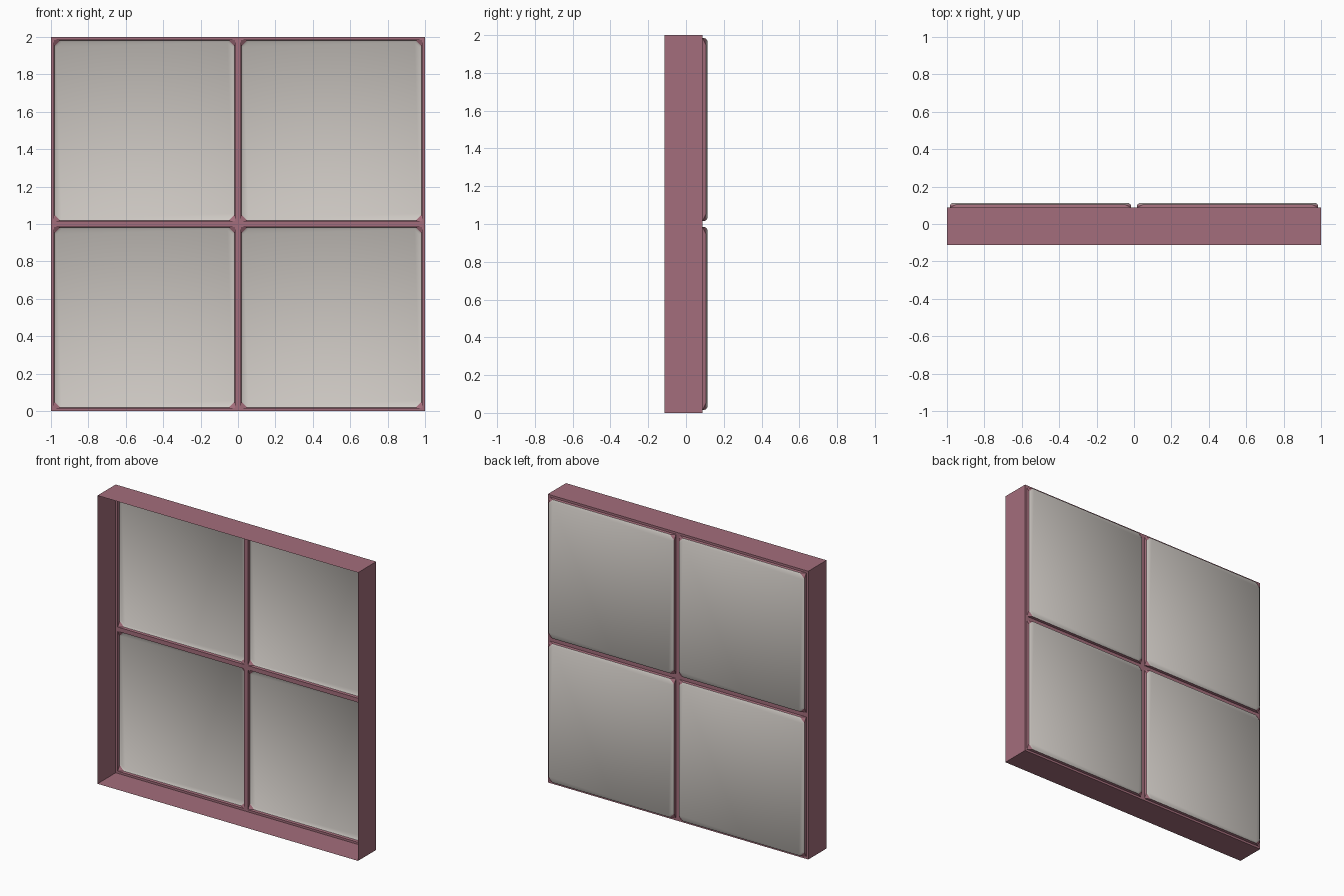
import bpy, bmesh

if "Cube" in bpy.data.objects:
    bpy.data.objects.remove(bpy.data.objects["Cube"])

Y_FRONT, Y_BACK, Y_TOP = -0.1125, 0.0875, 0.1125


def material(name, rgb):
    m = bpy.data.materials.new(name)
    m.diffuse_color = (*rgb, 1)
    m.use_nodes = True
    m.node_tree.nodes["Principled BSDF"].inputs["Base Color"].default_value = m.diffuse_color
    return m


ROSE = material("dusty rose frame", (0.37, 0.155, 0.20))
GREY = material("warm grey panel", (0.62, 0.585, 0.55))


def finish(bm, name, mats):
    bmesh.ops.remove_doubles(bm, verts=bm.verts, dist=1e-5)
    bm.normal_update()
    mesh = bpy.data.meshes.new(name)
    bm.to_mesh(mesh)
    bm.free()
    for m in mats:
        mesh.materials.append(m)
    ob = bpy.data.objects.new(name, mesh)
    bpy.context.collection.objects.link(ob)
    return ob


def quad(bm, pts):
    bm.faces.new([bm.verts.new(p) for p in pts])


# Frame: thin shell open at the front, with a cross lattice on the back
bm = bmesh.new()
lines = [-1, -0.985, -0.015, 0.015, 0.985, 1]
for i in range(5):
    for j in range(5):
        if i % 2 and j % 2:
            continue  # opening for a panel
        x0, x1 = lines[i:i + 2]
        z0, z1 = [v + 1 for v in lines[j:j + 2]]
        quad(bm, [(x0, Y_BACK, z0), (x0, Y_BACK, z1), (x1, Y_BACK, z1), (x1, Y_BACK, z0)])
corners = [(-1, 0), (1, 0), (1, 2), (-1, 2)]
for k in range(4):
    (xa, za), (xb, zb) = corners[k], corners[(k + 1) % 4]
    quad(bm, [(xa, Y_FRONT, za), (xa, Y_BACK, za), (xb, Y_BACK, zb), (xb, Y_FRONT, zb)])
finish(bm, "window_frame", [ROSE])


def ring(bm, cx, cz, h, c, y):
    """Square ring with cut corners."""
    pts = [(h, -h + c), (h, h - c), (h - c, h), (-h + c, h),
           (-h, h - c), (-h, -h + c), (-h + c, -h), (h - c, -h)]
    return [bm.verts.new((cx + x, y, cz + z)) for x, z in pts]


# Panels: rose rim with cut corners, softly bevelled grey face
for cx in (-0.5, 0.5):
    for cz in (0.5, 1.5):
        bm = bmesh.new()
        rings = [ring(bm, cx, cz, 0.485, 0.0, Y_BACK),
                 ring(bm, cx, cz, 0.482, 0.033, 0.105),
                 ring(bm, cx, cz, 0.471, 0.027, Y_TOP)]
        for level in range(2):
            a, b = rings[level], rings[level + 1]
            for k in range(8):
                n = (k + 1) % 8
                f = bm.faces.new([a[k], b[k], b[n], a[n]])
                f.material_index = level
                f.smooth = level == 1
        top = bm.faces.new(rings[2][::-1])
        top.material_index = 1
        top.smooth = True
        bm.normal_update()
        # make every face point outward
        bmesh.ops.recalc_face_normals(bm, faces=bm.faces)
        if top.normal.y < 0:
            bmesh.ops.reverse_faces(bm, faces=bm.faces)
        side = ("left" if cx < 0 else "right")
        finish(bm, ("upper_" if cz > 1 else "lower_") + side + "_panel", [ROSE, GREY])
